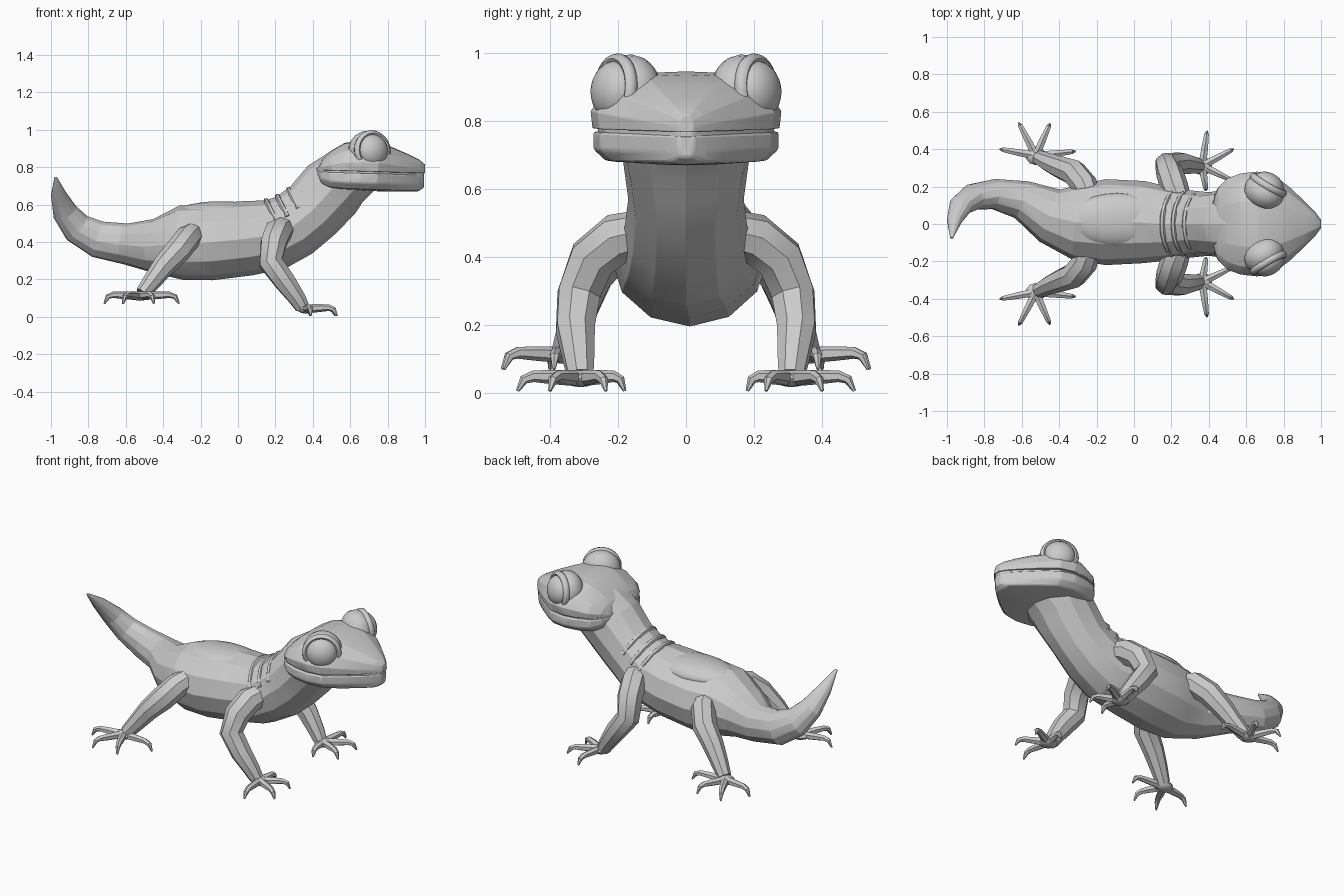
import bpy, bmesh, math
from mathutils import Vector, Matrix

if "Cube" in bpy.data.objects:
    bpy.data.objects.remove(bpy.data.objects["Cube"])


def skin(bm, rings):
    """Bridge equal-sized rings of points and cap both ends."""
    vr = [[bm.verts.new(p) for p in r] for r in rings]
    n = len(vr[0])
    for a, b in zip(vr, vr[1:]):
        for i in range(n):
            bm.faces.new((a[i], a[(i + 1) % n], b[(i + 1) % n], b[i]))
    bm.faces.new(vr[0][::-1])
    bm.faces.new(vr[-1])


def tube(bm, path, sides):
    """Loft ellipses along a path of (x, y, z, half_width, half_height)."""
    pts = [Vector(p[:3]) for p in path]
    rings, side = [], None
    for i, p in enumerate(path):
        t = (pts[min(i + 1, len(pts) - 1)] - pts[max(i - 1, 0)]).normalized()
        side = t.cross(Vector((0, 0, 1))) if side is None else side - t * side.dot(t)
        side.normalize()
        up = side.cross(t)
        ang = [math.tau * k / sides for k in range(sides)]
        rings.append([pts[i] + side * p[3] * math.sin(a) + up * p[-1] * math.cos(a) for a in ang])
    skin(bm, rings)


def ball(bm, centre, scale, rot=None, u=20, v=12):
    m = Matrix.Translation(centre) @ (rot or Matrix()) @ Matrix.Diagonal((*scale, 1))
    bmesh.ops.create_uvsphere(bm, u_segments=u, v_segments=v, radius=1, matrix=m)


def finish(bm, name, mirror=False, bevel=0, angle=35):
    bmesh.ops.recalc_face_normals(bm, faces=bm.faces)
    me = bpy.data.meshes.new(name)
    bm.to_mesh(me)
    bm.free()
    ob = bpy.data.objects.new(name, me)
    bpy.context.collection.objects.link(ob)
    bpy.ops.object.select_all(action='DESELECT')
    ob.select_set(True)
    bpy.context.view_layer.objects.active = ob
    bpy.ops.object.shade_smooth_by_angle(angle=math.radians(angle))
    if bevel:
        b = ob.modifiers.new("soft_edges", 'BEVEL')
        b.width, b.segments, b.angle_limit = bevel, 2, math.radians(15)
    if mirror:
        m = ob.modifiers.new("mirror", 'MIRROR')
        m.use_axis = (False, True, False)
    return ob


# Body: throat, neck, trunk and curling tail
bm = bmesh.new()
tube(bm, [(.68, 0, .80, .17, .13), (.58, 0, .75, .20, .16), (.50, 0, .68, .185, .18),
          (.40, 0, .57, .17, .175), (.30, 0, .49, .18, .18), (.20, 0, .44, .195, .19),
          (.05, .01, .42, .22, .20), (-.15, .01, .40, .23, .205), (-.30, .01, .395, .205, .20),
          (-.45, .045, .378, .15, .145), (-.60, .13, .39, .105, .11), (-.75, .16, .415, .082, .10),
          (-.86, .145, .475, .07, .085), (-.925, .10, .56, .055, .068),
          (-.96, .02, .655, .036, .042), (-.975, -.075, .745, .006, .008)], 12)
finish(bm, "body_and_tail", bevel=.008, angle=22)

# Raised patch along the back
bm = bmesh.new()
ball(bm, (-.09, .02, .548), (.26, .145, .07), u=24)
finish(bm, "back_patch")

# Skin folds across the shoulders
bm = bmesh.new()
for x, z, w in ((.15, .622, .185), (.21, .645, .175), (.27, .682, .165)):
    arc = []
    for k in range(-4, 5):
        a = math.radians(17 * k)
        drop = w * (1 - math.cos(a))
        arc.append((x + .5 * drop, w * math.sin(a), z - drop, .014))
    tube(bm, arc, 6)
finish(bm, "neck_folds")

# Head: stations of (x, half width, top z, jaw depth)
stations = [(.425, .12, .80, .03), (.45, .19, .845, .06), (.50, .24, .89, .08),
            (.57, .265, .93, .085), (.66, .275, .945, .085), (.75, .255, .935, .085),
            (.83, .195, .905, .085), (.91, .122, .87, .083), (.97, .062, .84, .08),
            (1.0, .022, .815, .06)]
upper = [(1, 0), (1.02, .3), (.85, .7), (.45, .97), (0, 1)]
lower = [(1, 0), (1, -.6), (.87, -1), (.4, -1.08), (0, -1.1)]


def head_part(name, half, mouth, height, grow):
    prof = half + [(-w, h) for w, h in half[-2::-1]]
    m = bmesh.new()
    skin(m, [[(s[0] - (0 if grow == 1 else .006), s[1] * w * grow, mouth(s[0]) + height(s) * h)
              for w, h in prof] for s in stations])
    finish(m, name, bevel=.007, angle=22)


mouth_z = lambda x: .785 - .03 * (x - .42)
head_part("upper_head", upper, mouth_z, lambda s: s[2] - mouth_z(s[0]), 1)
head_part("lower_jaw", lower, lambda x: mouth_z(x) - .01, lambda s: s[3], .99)
head_part("mouth_lining", [(1, .012), (1, -.02), (.5, -.02), (0, -.02)], mouth_z, lambda s: 1, .94)

# Eyes: socket mound, lid ring and eyeball facing outward and forward
d = Vector((.5, .86, .1)).normalized()
rot = d.to_track_quat('Z', 'Y').to_matrix().to_4x4()
c = Vector((.695, .168, .884))
bm = bmesh.new()
ball(bm, c, (.111, .111, .09), rot)
finish(bm, "eye_mound", mirror=True)
bm = bmesh.new()
rim = []
for i in range(28):
    a = math.tau * i / 28
    rim.append([rot @ Vector(((.093 + .017 * math.cos(b)) * math.cos(a),
                              (.093 + .017 * math.cos(b)) * math.sin(a),
                              .02 * math.sin(b))) + c + d * .047
                for b in [math.tau * k / 8 for k in range(8)]])
vr = [[bm.verts.new(p) for p in r] for r in rim]
for i in range(28):
    for k in range(8):
        j, l = (i + 1) % 28, (k + 1) % 8
        bm.faces.new((vr[i][k], vr[j][k], vr[j][l], vr[i][l]))
finish(bm, "eyelid_ring", mirror=True, angle=50)
bm = bmesh.new()
ball(bm, c + d * .05, (.087, .087, .062), rot, 24, 14)
finish(bm, "eyeball", mirror=True)


# Legs with feet and clawed toes
def leg(name, path, palm, tips, tip_z):
    m = bmesh.new()
    tube(m, path, 8)
    ball(m, palm, (.055, .05, .026), None, 10, 6)
    p = Vector(palm)
    for tx, ty in tips:
        t = Vector((tx, ty, p.z))
        toe = []
        for f, dz, r in ((0, 0, .024), (.45, .004, .021), (.75, .006, .017),
                         (.9, -.004, .014), (1, tip_z - p.z, .005)):
            q = p.lerp(t, f)
            toe.append((q.x, q.y, q.z + dz, r))
        tube(m, toe, 6)
    finish(m, name, mirror=True, angle=40)


leg("front_legs",
    [(.245, .12, .475, .065), (.215, .20, .455, .075), (.19, .275, .395, .073),
     (.175, .315, .29, .067), (.25, .325, .19, .06), (.315, .315, .10, .048), (.345, .31, .05, .04)],
    (.365, .31, .043), [(.39, .495), (.53, .40), (.52, .235), (.385, .18)], .006)
leg("hind_legs",
    [(-.235, .13, .45, .06), (-.265, .21, .425, .07), (-.32, .275, .355, .07),
     (-.40, .305, .27, .06), (-.46, .33, .19, .05), (-.51, .355, .125, .04)],
    (-.525, .365, .112), [(-.715, .40), (-.615, .54), (-.45, .535), (-.315, .388)], .07)
